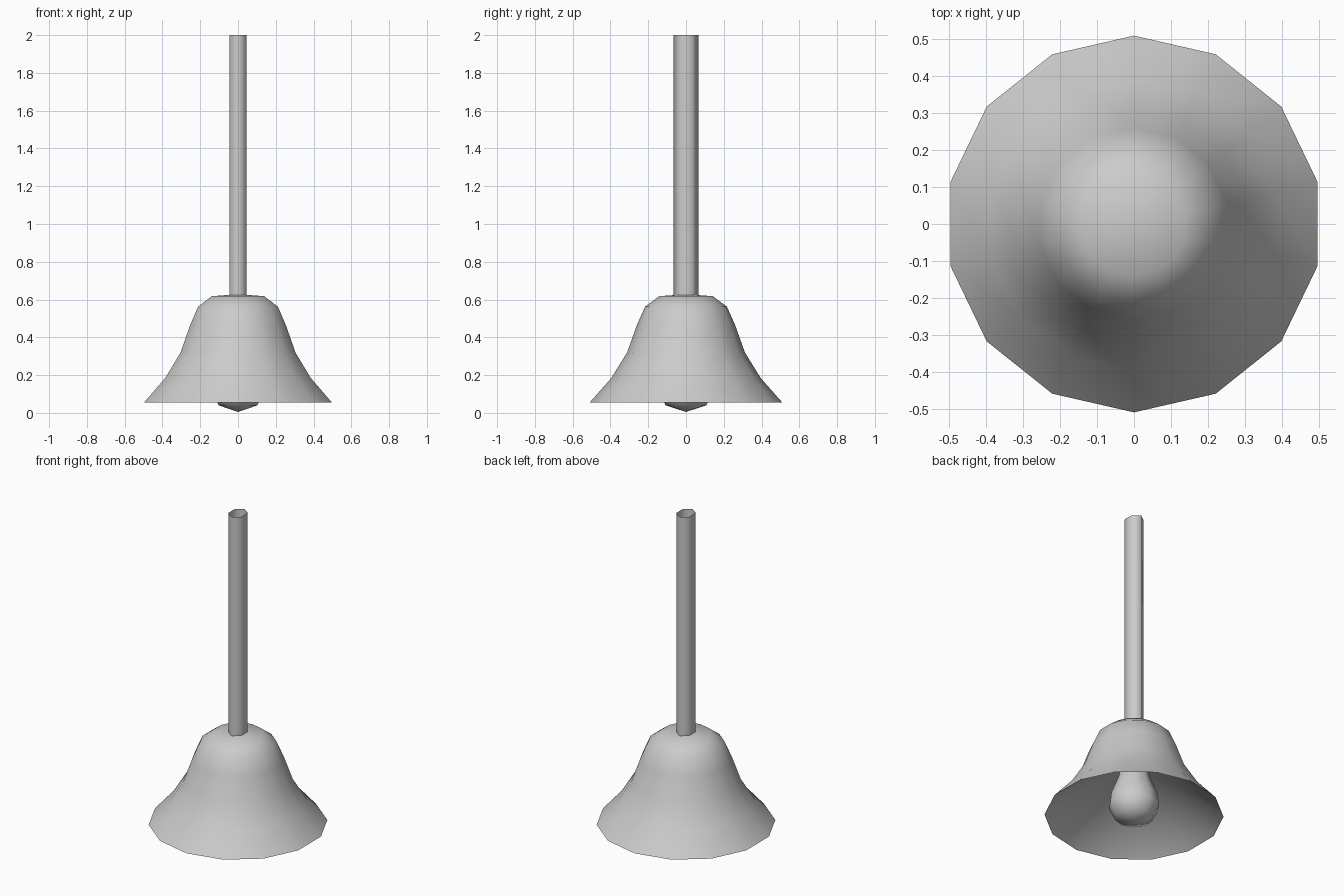
import bpy, bmesh, math

if "Cube" in bpy.data.objects:
    bpy.data.objects.remove(bpy.data.objects["Cube"])


def lathe(name, profile, sides, start=math.pi / 2, sx=1.0):
    """Revolve (radius, z) points round the z axis; radius 0 makes a pole."""
    bm = bmesh.new()
    rings = []
    for r, z in profile:
        if r == 0:
            rings.append([bm.verts.new((0, 0, z))] * sides)
        else:
            rings.append([bm.verts.new((sx * r * math.cos(start + 2 * math.pi * i / sides),
                                        r * math.sin(start + 2 * math.pi * i / sides), z))
                          for i in range(sides)])
    for a, b in zip(rings, rings[1:]):
        for i in range(sides):
            j = (i + 1) % sides
            bm.faces.new(list(dict.fromkeys((a[i], a[j], b[j], b[i]))))
    for f in bm.faces:
        f.smooth = True
    mesh = bpy.data.meshes.new(name)
    bm.to_mesh(mesh)
    bm.free()
    obj = bpy.data.objects.new(name, mesh)
    bpy.context.collection.objects.link(obj)
    return obj


# Flared open bell with a closed crown
lathe("bell_body", [(0.51, 0.055), (0.395, 0.185), (0.312, 0.32), (0.26, 0.465),
                    (0.217, 0.562), (0.142, 0.618), (0, 0.628)], 14)

# Shallower conical lining inside the bell, facing down
lathe("bell_lining", [(0, 0.44), (0.51, 0.055)], 14)

# Pear-shaped clapper hanging from the lining
lathe("clapper", [(0, 0.005), (0.108, 0.04), (0.146, 0.115), (0.138, 0.18),
                  (0.095, 0.29), (0.07, 0.40), (0.06, 0.45)], 10)

# Six-sided hollow handle, open at the top
lathe("handle_tube", [(0.065, 0.62), (0.065, 2.0)], 6, sx=0.8)
